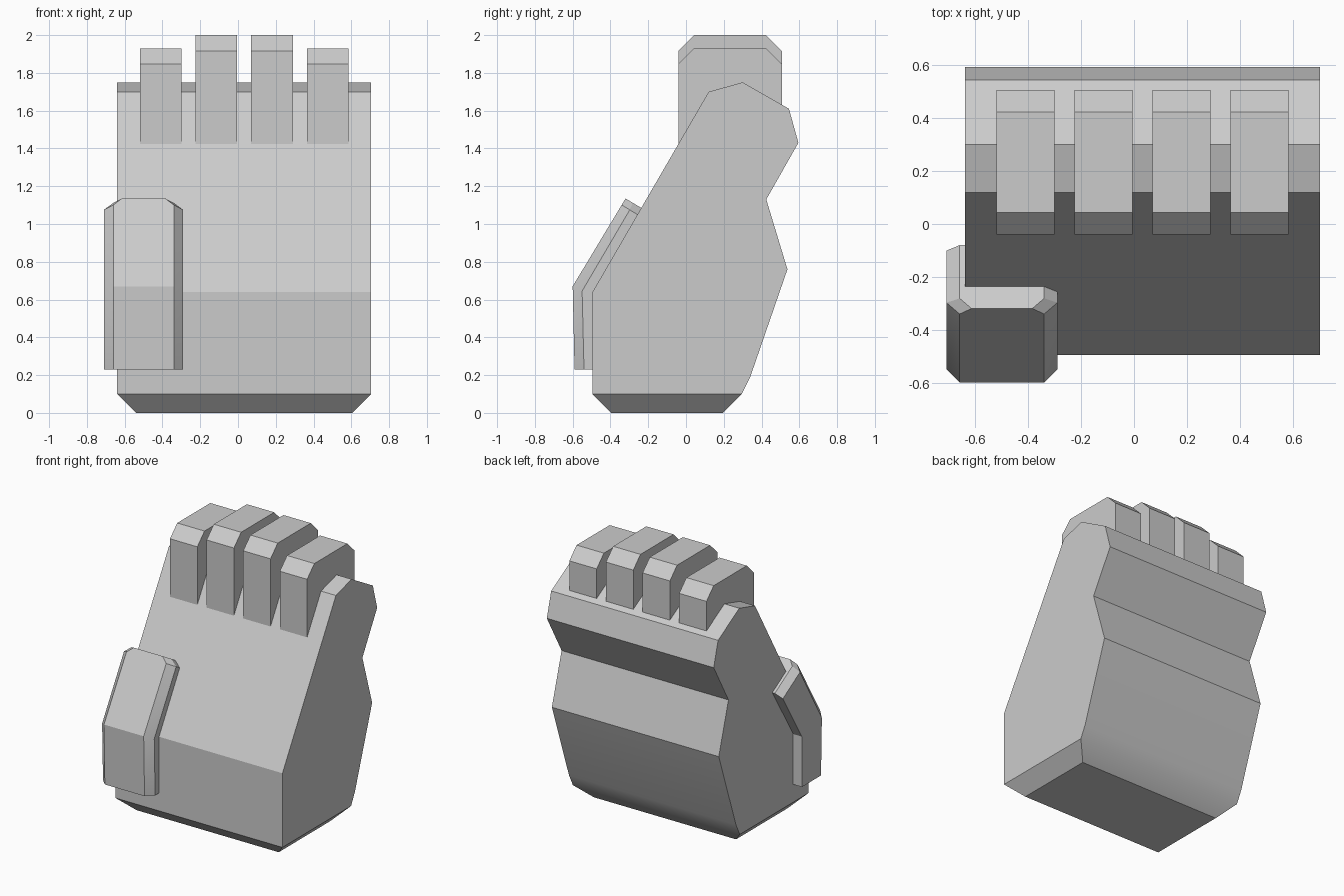
import bpy, bmesh, math
from mathutils import Vector

cube = bpy.data.objects.get("Cube")
if cube:
    bpy.data.objects.remove(cube, do_unlink=True)

GREY = (0.6, 0.6, 0.6, 1)
grey = bpy.data.materials.new("plain grey")
grey.use_nodes = True
grey.diffuse_color = GREY
grey.node_tree.nodes["Principled BSDF"].inputs["Base Color"].default_value = GREY


def loft(name, sections, taper=None):
    """Join (x, [(y, z)...]) sections into a closed solid."""
    bm = bmesh.new()
    rings = [[bm.verts.new((x, y, z)) for y, z in pts] for x, pts in sections]
    n = len(rings[0])
    for a, b in zip(rings, rings[1:]):
        for i in range(n):
            j = (i + 1) % n
            bm.faces.new((a[i], a[j], b[j], b[i]))
    bm.faces.new(rings[0])
    bm.faces.new(rings[-1])
    if taper:
        taper(bm)
    bmesh.ops.remove_doubles(bm, verts=bm.verts[:], dist=0.0005)
    bmesh.ops.recalc_face_normals(bm, faces=bm.faces[:])
    mesh = bpy.data.meshes.new(name)
    bm.to_mesh(mesh)
    bm.free()
    mesh.materials.append(grey)
    obj = bpy.data.objects.new(name, mesh)
    bpy.context.collection.objects.link(obj)
    bpy.ops.object.select_all(action="DESELECT")
    obj.select_set(True)
    bpy.context.view_layer.objects.active = obj
    bpy.ops.object.shade_smooth_by_angle(angle=math.radians(28))
    return obj


# Palm: side profile with a chamfered wrist end
def wrist_chamfer(bm):
    base = min(bm.faces, key=lambda f: f.calc_center_median().z)
    cx, cy, _ = base.calc_center_median()
    new = bmesh.ops.extrude_face_region(bm, geom=[base])["geom"]
    bmesh.ops.delete(bm, geom=[base], context="FACES_ONLY")
    for v in (g for g in new if isinstance(g, bmesh.types.BMVert)):
        v.co += Vector((math.copysign(0.1, cx - v.co.x),
                        math.copysign(0.1, cy - v.co.y), -0.1))


palm = [(-0.495, 0.1), (0.295, 0.1), (0.34, 0.19), (0.537, 0.76), (0.425, 1.13),
        (0.595, 1.43), (0.545, 1.61), (0.30, 1.75), (0.12, 1.70), (-0.495, 0.64)]
loft("palm", [(-0.64, palm), (0.705, palm)], wrist_chamfer)

# Fingers: chamfered blocks sunk into the knuckles
FRONT, BACK, CUT = -0.04, 0.507, 0.083
fingers = [("index_finger", -0.41, 1.93), ("middle_finger", -0.115, 2.0),
           ("ring_finger", 0.18, 2.0), ("little_finger", 0.475, 1.93)]
for name, x, top in fingers:
    side = [(FRONT, 1.40), (FRONT, top - CUT), (FRONT + CUT, top),
            (BACK - CUT, top), (BACK, top - CUT), (BACK, 1.40)]
    loft(name, [(x - 0.11, side), (x + 0.11, side)])

# Thumb: bent slab, bevelled along the front and tip of both sides
along = Vector((0.516, 0.857))
across = Vector((0.857, -0.516))
tip = Vector((-0.32, 1.135))
tip_back = tip + across * 0.28


def thumb_side(front, tip_low, tip_high, back_drop):
    return [(-0.59 + front, 0.23), (-0.60 + front, 0.67 - front * 0.5),
            tip_low, tip_high, tip_back - along * back_drop,
            (-0.32, 0.597), (-0.32, 0.23)]


corner = tip + across * 0.05 - along * 0.04
outer = thumb_side(0.05, corner, corner, 0.04)
edge = thumb_side(0, tip - along * 0.04, tip + across * 0.045, 0)
middle = thumb_side(0, tip, tip, 0)
thumb = [(0.21, outer), (0.16, edge), (0.115, middle)]
loft("thumb", [(-0.5 - h, s) for h, s in thumb] +
     [(-0.5 + h, s) for h, s in reversed(thumb)])
